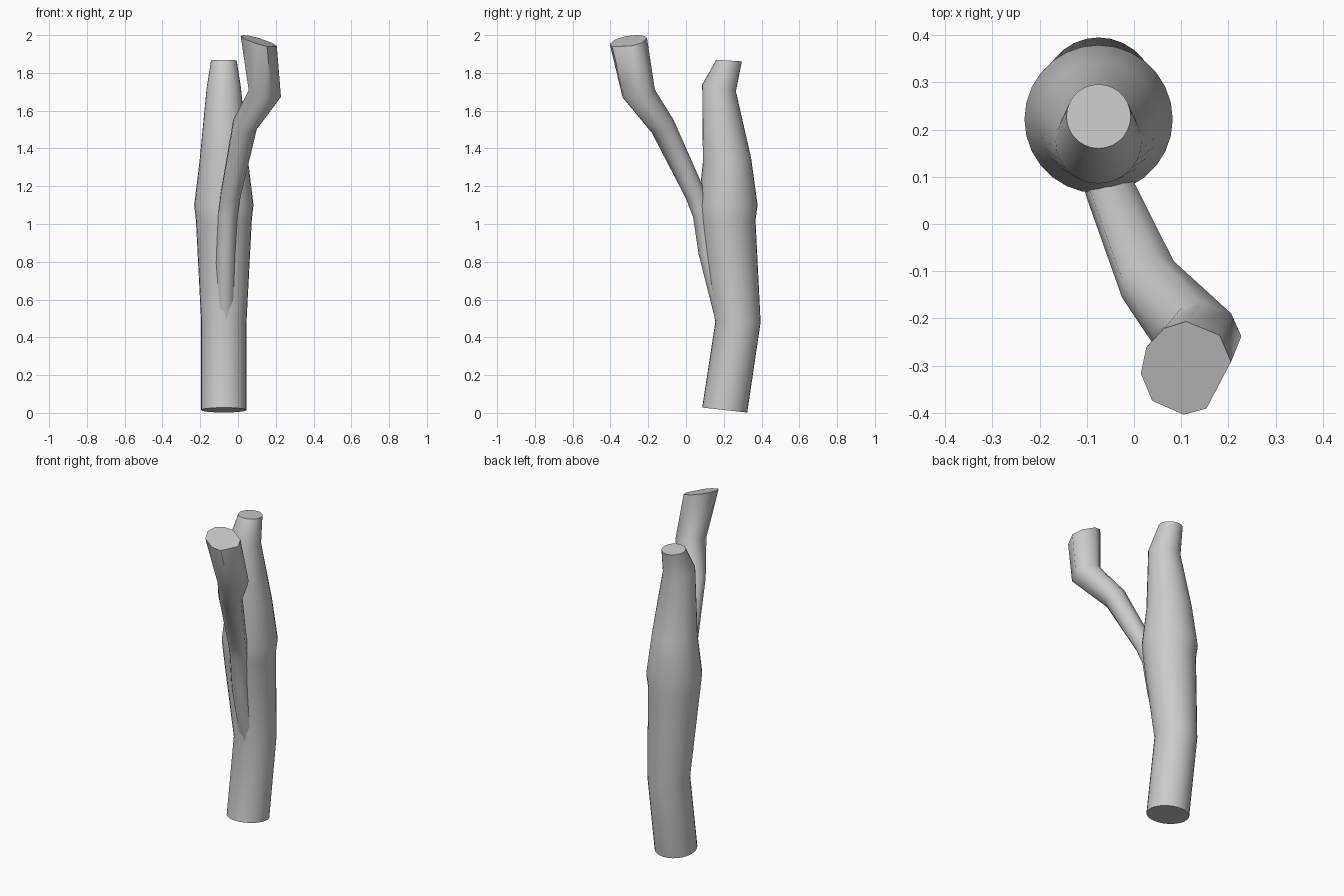
import bpy, bmesh, math
from mathutils import Vector

if "Cube" in bpy.data.objects:
    bpy.data.objects.remove(bpy.data.objects["Cube"])


def limb(name, rings, even, top_angles=None):
    """Loft a capped tube. Each ring: (centre, radius, normal or None)."""
    bm = bmesh.new()
    pts = [Vector(r[0]) for r in rings]
    loops = []
    for i, (c, r, n) in enumerate(rings):
        if n is None:
            a = (pts[i] - pts[i - 1]).normalized() if i else Vector()
            b = (pts[i + 1] - pts[i]).normalized() if i < len(pts) - 1 else Vector()
            n = a + b
        n = Vector(n).normalized()
        u = Vector((1, 0, 0))
        u = (u - n * u.dot(n)).normalized()
        v = n.cross(u)
        angles = top_angles if top_angles and i >= len(pts) - 2 else even
        loops.append([bm.verts.new(pts[i] + r * (u * math.cos(math.radians(t))
                      + v * math.sin(math.radians(t)))) for t in angles])
    k = len(even)
    for lo, hi in zip(loops, loops[1:]):
        for j in range(k):
            m = (j + 1) % k
            bm.faces.new((lo[j], lo[m], hi[m], hi[j]))
    bm.faces.new(loops[0][::-1])
    bm.faces.new(loops[-1])
    mesh = bpy.data.meshes.new(name)
    bm.to_mesh(mesh)
    bm.free()
    obj = bpy.data.objects.new(name, mesh)
    bpy.context.collection.objects.link(obj)
    bpy.ops.object.select_all(action='DESELECT')
    obj.select_set(True)
    bpy.context.view_layer.objects.active = obj
    bpy.ops.object.shade_smooth_by_angle(angle=math.radians(50))
    return obj


UP = (0, 0, 1)

# Main trunk
limb("trunk", [
    ((-0.075, 0.205, 0.015), 0.12, (0, 0.11, 1)),
    ((-0.075, 0.275, 0.48), 0.12, UP),
    ((-0.075, 0.22, 1.02), 0.148, UP),
    ((-0.075, 0.222, 1.10), 0.157, UP),
    ((-0.075, 0.217, 1.34), 0.128, (0, -0.08, 1)),
    ((-0.075, 0.175, 1.72), 0.091, (0, 0.2, 1)),
    ((-0.075, 0.228, 1.865), 0.068, (0, 0.06, 1)),
], [i * 360 / 28 for i in range(28)])

# Forking branch, widening to a coarse slanted cut
limb("branch", [
    ((-0.07, 0.215, 0.48), 0.058, UP),
    ((-0.065, 0.117, 0.85), 0.052, None),
    ((-0.055, 0.088, 1.05), 0.053, None),
    ((-0.04, 0.05, 1.155), 0.055, None),
    ((0.035, -0.125, 1.52), 0.068, None),
    ((0.142, -0.25, 1.69), 0.088, (0.24, -0.25, 1)),
    ((0.11, -0.305, 1.968), 0.1, (0.3, -0.17, 1)),
], [i * 40 for i in range(9)], [5, 42, 90, 119, 151, 184, 222, 267, 297])
